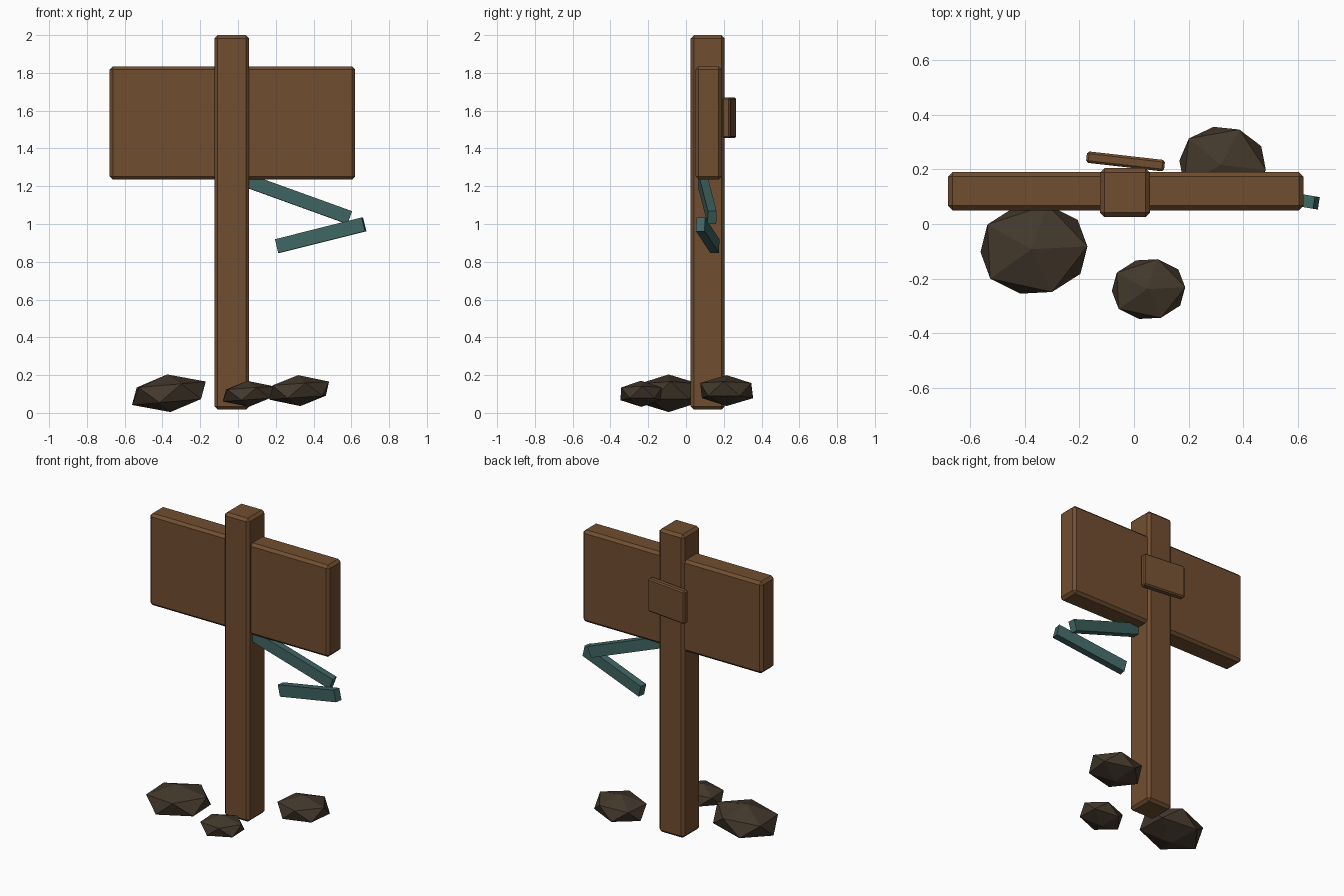
import bpy, bmesh
from math import radians
from mathutils import Vector, Matrix, Euler

if "Cube" in bpy.data.objects:
    bpy.data.objects.remove(bpy.data.objects["Cube"])


def material(name, rgb):
    m = bpy.data.materials.new(name)
    m.diffuse_color = (*rgb, 1)
    m.use_nodes = True
    m.node_tree.nodes["Principled BSDF"].inputs["Base Color"].default_value = m.diffuse_color
    return m


WOOD = material("brown wood", (0.165, 0.076, 0.030))
TEAL = material("teal cloth", (0.050, 0.132, 0.125))
STONE = material("dark stone", (0.056, 0.040, 0.025))


def finish(name, bm, matrix, mat, bevel=0):
    me = bpy.data.meshes.new(name)
    bm.to_mesh(me)
    bm.free()
    me.materials.append(mat)
    ob = bpy.data.objects.new(name, me)
    ob.matrix_world = matrix
    bpy.context.collection.objects.link(ob)
    if bevel:
        mod = ob.modifiers.new("chamfer", 'BEVEL')
        mod.width = bevel
        mod.segments = 1
    return ob


def box(name, size, matrix, mat, bevel=0):
    bm = bmesh.new()
    bmesh.ops.create_cube(bm, size=1)
    bmesh.ops.scale(bm, vec=size, verts=bm.verts)
    return finish(name, bm, matrix, mat, bevel)


def strip(name, a, b, thick, height):
    # long box running from a to b, kept upright
    a, b = Vector(a), Vector(b)
    x = (b - a).normalized()
    y = Vector((0, 0, 1)).cross(x).normalized()
    z = x.cross(y)
    m = Matrix((x, y, z)).transposed().to_4x4()
    m.translation = (a + b) / 2
    return box(name, ((b - a).length, thick, height), m, TEAL)


def rock(name, loc, radii, rot):
    # squashed 20-sided stone
    bm = bmesh.new()
    bmesh.ops.create_icosphere(bm, subdivisions=1, radius=1)
    bmesh.ops.scale(bm, vec=radii, verts=bm.verts)
    m = Matrix.Translation(loc) @ Euler([radians(r) for r in rot]).to_matrix().to_4x4()
    return finish(name, bm, m, STONE)


# Wooden sign
box("post", (0.183, 0.18, 1.983), Matrix.Translation((-0.033, 0.115, 1.0085)), WOOD, 0.017)
box("sign_board", (1.30, 0.14, 0.60), Matrix.Translation((-0.03, 0.12, 1.535)), WOOD, 0.017)
box("back_plate", (0.287, 0.042, 0.215),
    Matrix.Translation((-0.031, 0.229, 1.563)) @ Matrix.Rotation(radians(-6.5), 4, 'Z'), WOOD, 0.008)

# Hanging strips under the board
strip("upper_strip", (0.0, 0.083, 1.247), (0.59, 0.138, 1.034), 0.046, 0.072)
strip("lower_strip", (0.208, 0.153, 0.883), (0.667, 0.077, 0.998), 0.046, 0.075)

# Stones around the foot
rock("left_rock", (-0.366, -0.092, 0.104), (0.224, 0.188, 0.100), (0, -5, 3))
rock("right_rock", (0.324, 0.215, 0.118), (0.181, 0.160, 0.082), (0, -4, -6))
rock("front_rock", (0.053, -0.238, 0.101), (0.153, 0.126, 0.069), (0, -4, 3))
